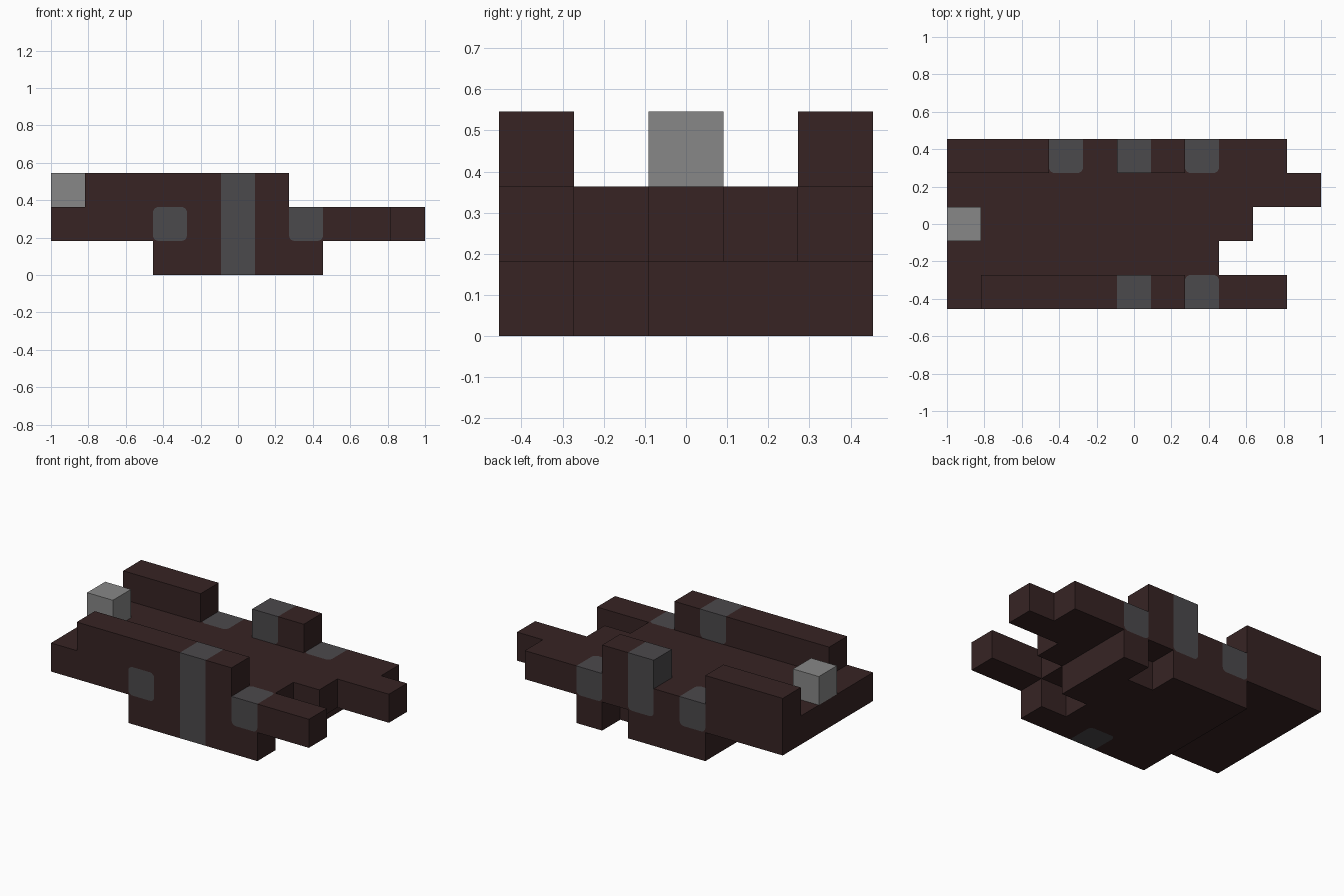
import bpy
import bmesh
from math import cos, sin, pi
from collections import Counter
from mathutils import Vector

cube = bpy.data.objects.get("Cube")
if cube:
    bpy.data.objects.remove(cube)

CELL = 2 / 11
ROUND = 0.16          # corner radius of the grey patches, in cells


def material(name, r, g, b):
    m = bpy.data.materials.new(name)
    m.use_nodes = True
    m.diffuse_color = (r, g, b, 1)
    m.node_tree.nodes["Principled BSDF"].inputs["Base Color"].default_value = (r, g, b, 1)
    return m


DARK, GREY, PALE = range(3)
materials = [material("dark brown", 0.038, 0.0175, 0.0175),
             material("slate grey", 0.071, 0.067, 0.072),
             material("pale grey", 0.245, 0.245, 0.243)]


def row(start, stop, y, z):
    return {(x, y, z) for x in range(start, stop)}


# Parts as rows of unit blocks
base = set().union(*(row(3, 8, y, 0) for y in range(5))) - {(7, 1, 0), (6, 4, 0)}
deck = set().union(*(row(0, n, y, 1) for y, n in enumerate((10, 8, 9, 11, 10))))
parts = {
    "base": base,
    "deck": deck,
    "front_wall": row(1, 7, 0, 2),
    "back_wall_long": row(0, 3, 4, 2),
    "back_wall_short": row(5, 7, 4, 2),
    "pale_block": {(0, 2, 2)},
}
solid = set().union(*parts.values())

# Grey blocks: pairs on both sides, plus the upright bands
grey = {(x, y, 1) for x in (3, 5, 7) for y in (0, 4)}
grey |= {(5, 0, 0), (5, 0, 2), (5, 4, 2)}


def exposed_faces(cells):
    """Yield each visible block side as its cell and four corners."""
    for c in sorted(cells):
        for axis in range(3):
            for side in (0, 1):
                step = [0, 0, 0]
                step[axis] = 2 * side - 1
                if tuple(a + b for a, b in zip(c, step)) in solid:
                    continue
                u, v = (axis + 1) % 3, (axis + 2) % 3
                quad = []
                for du, dv in ((0, 0), (1, 0), (1, 1), (0, 1)):
                    p = list(c)
                    p[axis] += side
                    p[u] += du
                    p[v] += dv
                    quad.append(tuple(p))
                yield c, quad if side else quad[::-1]


def edge(quad, i):
    return frozenset((quad[i % 4], quad[(i + 1) % 4]))


# Count grey sides along each edge so joined patches stay square
grey_edges = Counter(edge(q, i) for c, q in exposed_faces(grey) for i in range(4))


def place(p):
    return (Vector(p) - Vector((5.5, 2.5, 0))) * CELL


def add_face(bm, points, index):
    f = bm.faces.new([bm.verts.new(place(p)) for p in points])
    f.material_index = index


def add_patch(bm, quad):
    """Grey side with rounded free corners and dark slivers outside them."""
    outline = []
    for i in range(4):
        corner = Vector(quad[i])
        if grey_edges[edge(quad, i - 1)] > 1 or grey_edges[edge(quad, i)] > 1:
            outline.append(corner)
            continue
        a = (Vector(quad[i - 1]) - corner) * ROUND
        b = (Vector(quad[(i + 1) % 4]) - corner) * ROUND
        arc = [corner + a * (1 - sin(t)) + b * (1 - cos(t))
               for t in (k * pi / 8 for k in range(5))]
        outline += arc
        for p, q in zip(arc, arc[1:]):
            add_face(bm, [corner, q, p], DARK)
    add_face(bm, outline, GREY)


for name, cells in parts.items():
    bm = bmesh.new()
    for c, quad in exposed_faces(cells):
        if c in grey:
            add_patch(bm, quad)
        else:
            add_face(bm, quad, PALE if name == "pale_block" else DARK)
    bmesh.ops.remove_doubles(bm, verts=bm.verts, dist=0.0005)
    mesh = bpy.data.meshes.new(name)
    bm.to_mesh(mesh)
    bm.free()
    for m in materials:
        mesh.materials.append(m)
    bpy.context.collection.objects.link(bpy.data.objects.new(name, mesh))
